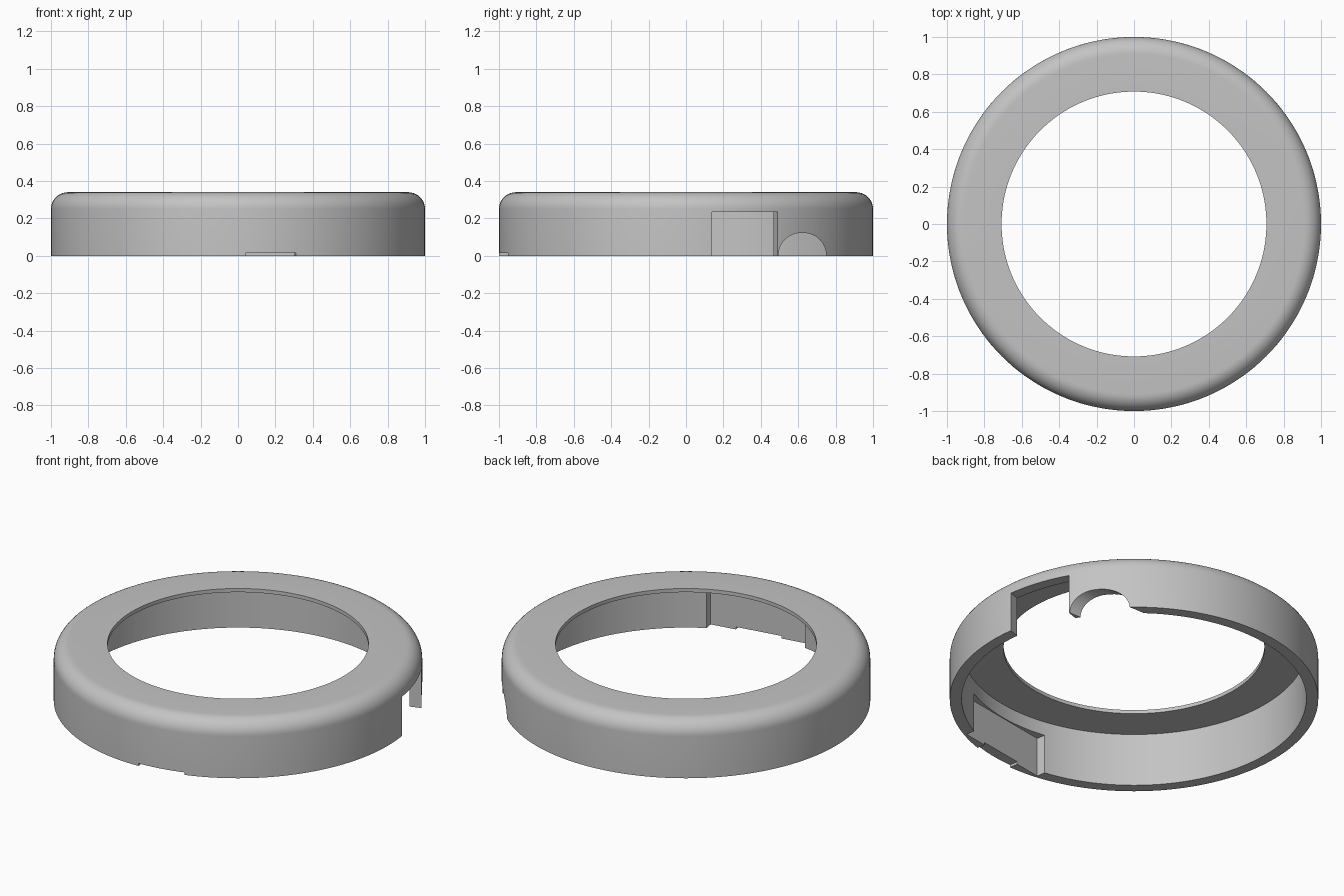
import bpy, bmesh, math
from mathutils import Matrix

cube = bpy.data.objects.get("Cube")
if cube:
    bpy.data.objects.remove(cube, do_unlink=True)

SEGMENTS = 144
OUTER, INNER, HOLE = 1.0, 0.935, 0.708
HEIGHT, LID, FILLET = 0.34, 0.022, 0.09

gray = bpy.data.materials.new("plain_gray")
gray.use_nodes = True
gray.diffuse_color = (0.55, 0.55, 0.55, 1)
gray.node_tree.nodes["Principled BSDF"].inputs["Base Color"].default_value = (0.55, 0.55, 0.55, 1)


def make_object(name, bm):
    bmesh.ops.recalc_face_normals(bm, faces=bm.faces)
    mesh = bpy.data.meshes.new(name)
    bm.to_mesh(mesh)
    bm.free()
    mesh.materials.append(gray)
    obj = bpy.data.objects.new(name, mesh)
    bpy.context.collection.objects.link(obj)
    return obj


def lathe(name, profile):
    """Revolve a closed (radius, z) profile around the z axis."""
    bm = bmesh.new()
    verts = [bm.verts.new((r, 0, z)) for r, z in profile]
    edges = [bm.edges.new((verts[i - 1], verts[i])) for i in range(len(verts))]
    bmesh.ops.spin(bm, geom=verts + edges, axis=(0, 0, 1), cent=(0, 0, 0),
                   steps=SEGMENTS, angle=math.tau)
    bmesh.ops.remove_doubles(bm, verts=bm.verts, dist=1e-4)
    return make_object(name, bm)


def opening(half_width, height, radius=0.0, steps=12):
    """Outline of an opening with rounded top corners, running below the base."""
    pts = [(half_width, -0.1)]
    if radius:
        for side, start in ((1, 0), (-1, math.pi / 2)):
            for i in range(steps + 1):
                a = start + i * math.pi / 2 / steps
                pts.append((side * (half_width - radius) + radius * math.cos(a),
                            height - radius + radius * math.sin(a)))
    else:
        pts += [(half_width, height), (-half_width, height)]
    return pts + [(-half_width, -0.1)]


def cut(target, azimuth, outline, near=0.6, far=1.2, shift=0.0):
    """Cut an outline through the wall along the given azimuth."""
    bm = bmesh.new()
    face = bm.faces.new([bm.verts.new((near, t + shift, z)) for t, z in outline])
    ext = bmesh.ops.extrude_face_region(bm, geom=[face])
    moved = [g for g in ext["geom"] if isinstance(g, bmesh.types.BMVert)]
    bmesh.ops.translate(bm, verts=moved, vec=(far - near, 0, 0))
    bmesh.ops.remove_doubles(bm, verts=bm.verts, dist=1e-5)
    bm.transform(Matrix.Rotation(math.radians(azimuth), 4, "Z"))
    cutter = make_object("cutter", bm)
    cutter.hide_render = True
    mod = target.modifiers.new("cut", "BOOLEAN")
    mod.operation = "DIFFERENCE"
    mod.solver = "EXACT"
    mod.object = cutter
    bpy.context.view_layer.objects.active = target
    bpy.ops.object.modifier_apply(modifier=mod.name)
    bpy.data.objects.remove(cutter, do_unlink=True)


# Ring cover: thin lid, straight wall, rounded outer shoulder
shoulder = [(OUTER - FILLET + FILLET * math.cos(a), HEIGHT - FILLET + FILLET * math.sin(a))
            for a in (i * math.pi / 20 for i in range(11))]
cover = lathe("ring_cover", [(INNER, 0), (OUTER, 0)] + shoulder
              + [(HOLE, HEIGHT), (HOLE, HEIGHT - LID), (INNER, HEIGHT - LID)])

# Window and arch on the +x side
cut(cover, 18.7, opening(0.185, 0.235))
cut(cover, 0, opening(0.128, 0.122, 0.121), near=0.5, shift=0.622)

# Low slot with a small central arch on the -x side
cut(cover, 178, opening(0.255, 0.04, 0.039))
cut(cover, 177.5, opening(0.06, 0.06, 0.059))

# Flat recess inside the front wall, and the shallow slot below it
cut(cover, 279.7, opening(0.296, 0.235), far=0.94)
cut(cover, 280.2, opening(0.137, 0.015))

# Smooth round surfaces, sharp cut edges
bpy.ops.object.select_all(action="DESELECT")
cover.select_set(True)
bpy.context.view_layer.objects.active = cover
bpy.ops.object.shade_smooth_by_angle(angle=math.radians(30))
